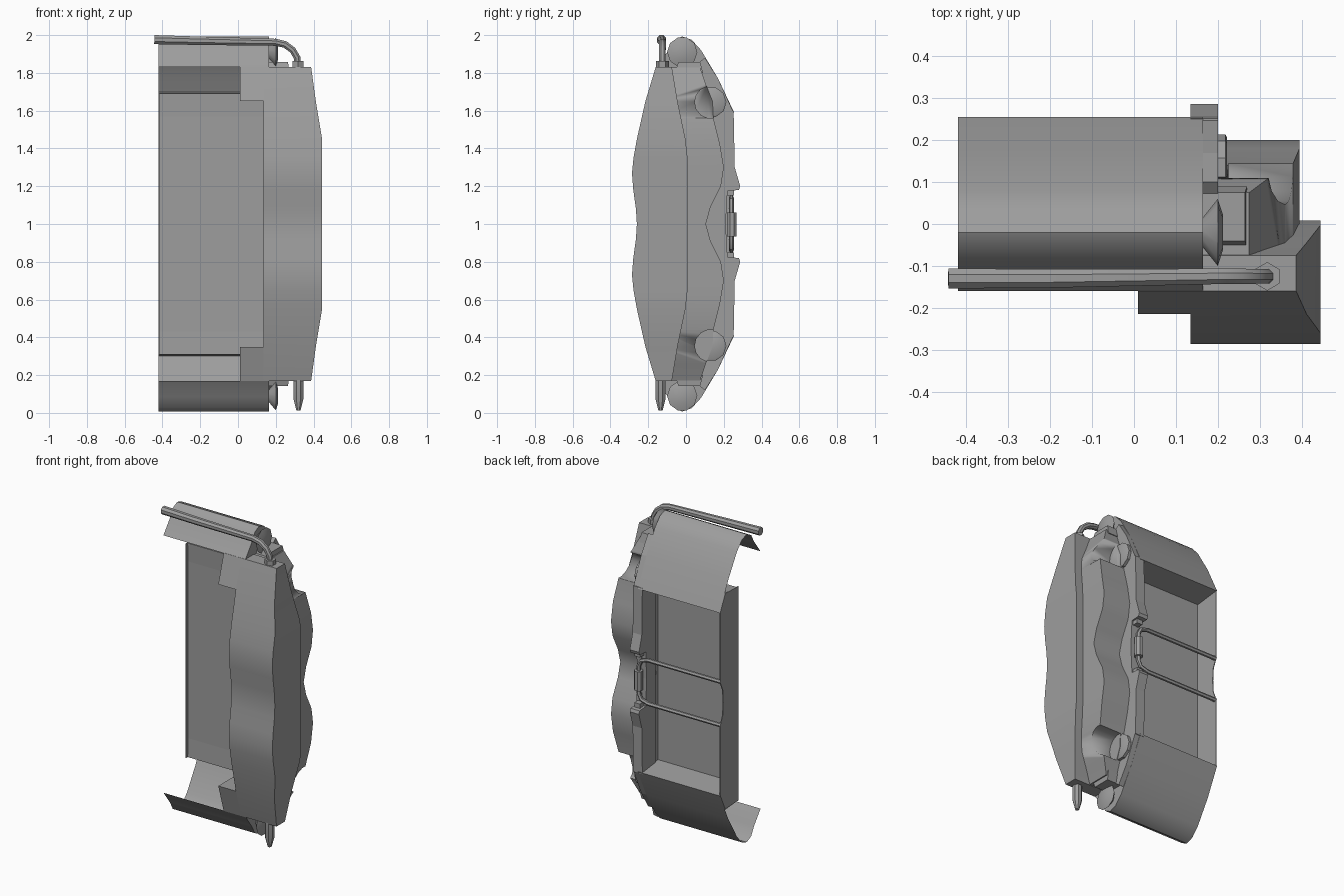
import bpy, bmesh
from math import sin, cos, pi
from mathutils import Vector

if "Cube" in bpy.data.objects:
    bpy.data.objects.remove(bpy.data.objects["Cube"])

grey = bpy.data.materials.new("dark_grey")
grey.diffuse_color = (.34, .34, .34, 1)
grey.use_nodes = True
grey.node_tree.nodes["Principled BSDF"].inputs["Base Color"].default_value = grey.diffuse_color


def make(name, verts, faces, smooth=False):
    me = bpy.data.meshes.new(name)
    me.from_pydata(verts, [], faces)
    me.materials.append(grey)
    bm = bmesh.new()
    bm.from_mesh(me)
    bmesh.ops.recalc_face_normals(bm, faces=bm.faces)
    bm.to_mesh(me)
    bm.free()
    ob = bpy.data.objects.new(name, me)
    bpy.context.collection.objects.link(ob)
    bpy.ops.object.select_all(action='DESELECT')
    bpy.context.view_layer.objects.active = ob
    ob.select_set(True)
    if smooth:
        bpy.ops.object.shade_smooth_by_angle(angle=0.6)
    return ob


def mirrored(half):
    """Half rows whose last value is z, running down to z=1, then repeated upside down."""
    low = [(*p[:-1], 2 - p[-1]) for p in reversed(half) if abs(p[-1] - 1) > 1e-4]
    return list(half) + low


def prism(name, pts, x0, x1):
    """Closed (y, z) outline extruded along x."""
    n = len(pts)
    v = [(x0, *p) for p in pts] + [(x1, *p) for p in pts]
    f = [(i, (i + 1) % n, n + (i + 1) % n, n + i) for i in range(n)]
    return make(name, v, f + [tuple(range(n)), tuple(range(n, 2 * n))])


def sheet(name, pts, x0, x1):
    """Open (y, z) outline swept along x."""
    n = len(pts)
    return make(name, [(x, *p) for x in (x0, x1) for p in pts],
                [(i, i + 1, n + i + 1, n + i) for i in range(n - 1)], True)


def loft(name, rows):
    """Stack of rectangles: rows of x0, x1, front y, back y, z."""
    v, f = [], []
    for x0, x1, ya, yb, z in rows:
        v += [(x0, ya, z), (x1, ya, z), (x1, yb, z), (x0, yb, z)]
    for k in range(len(rows) - 1):
        for i in range(4):
            j = (i + 1) % 4
            f.append((4 * k + i, 4 * k + j, 4 * k + 4 + j, 4 * k + 4 + i))
    e = len(v)
    return make(name, v, f + [(0, 1, 2, 3), (e - 4, e - 3, e - 2, e - 1)], True)


def tube(name, path, radii, n=8, smooth=True):
    """Round bar along a path with a radius at each point."""
    p = [Vector(q) for q in path]
    v, f = [], []
    for k, q in enumerate(p):
        d = (p[min(k + 1, len(p) - 1)] - p[max(k - 1, 0)]).normalized()
        a = d.cross(Vector((0, 1, 0)) if abs(d.y) < 0.9 else Vector((0, 0, 1))).normalized()
        b = d.cross(a)
        for i in range(n):
            t = 2 * pi * (i + 0.5) / n
            v.append(q + (a * cos(t) + b * sin(t)) * radii[k])
    for k in range(len(p) - 1):
        for i in range(n):
            j = (i + 1) % n
            f.append((k * n + i, k * n + j, k * n + n + j, k * n + n + i))
    e = len(v)
    return make(name, v, f + [tuple(range(n)), tuple(range(e - n, e))], smooth)


# Thin bridge shell: rounded ends, window ledges and the recessed panel
arc = [(-.16, 1.83), (-.095, 1.915), (-.065, 1.97), (-.02, 1.993), (.03, 1.975),
       (.08, 1.92), (.17, 1.77), (.255, 1.59)]
sheet("bridge_shell", mirrored(arc + [(.085, 1.57)]), -.42, .165)

# Thin plate closing the window at the inner end
plate = mirrored([(.2, 1.695), (.25, 1.59), (.25, 1.14), (.225, 1.08), (.22, 1)])
prism("pad_plate", plate + [(.065, .31), (.065, 1.69)], -.42, -.415)

# Flange behind the outline, and the thicker ridge along its back
prism("flange", mirrored([(-.1, 1.82), (.05, 1.84), (.1, 1.88), (.17, 1.77), (.252, 1.59), (.25, 1.3),
                          (.22, 1.18), (.21, 1)]), .165, .2)
ridge = mirrored([(.252, 1.6), (.258, 1.3), (.287, 1.2), (.28, 1.18), (.215, 1.175), (.21, 1)])
prism("flange_ridge", ridge + [(.12, .4), (.12, 1.6)], .135, .2)

# Front housing with the wavy face and tapered ends
front = [(.387, -.16, -.075, 1.832), (.412, -.215, -.045, 1.65), (.445, -.26, -.003, 1.45),
         (.445, -.278, .008, 1.35), (.445, -.286, .008, 1.27), (.445, -.279, .008, 1.18),
         (.445, -.265, .008, 1.08), (.445, -.26, .008, 1)]
loft("front_housing", mirrored([(.135, x, a, b, z) for x, a, b, z in front]))

# Wavy rear body that joins the housing to the flange
back = [(.275, .075, 1.828), (.315, .105, 1.74), (.36, .14, 1.65), (.38, .145, 1.56), (.395, .18, 1.42),
        (.395, .2, 1.3), (.395, .185, 1.2), (.395, .13, 1.09), (.395, .105, 1)]
body = loft("rear_body", mirrored([(.14, x, -.15, y, z) for x, y, z in back]))

for s, side in ((1, "top"), (-1, "bottom")):
    def Z(z):
        return 1 + s * (z - 1)
    # Round pocket in the rear body above each bolt
    cutter = tube(side + "_pocket_cutter", [(.225, .132, Z(1.645)), (.5, .132, Z(1.645))],
                  [.086, .086], 14)
    cutter.hide_render = True
    mod = body.modifiers.new("pocket", 'BOOLEAN')
    mod.operation = 'DIFFERENCE'
    mod.object = cutter
    bpy.context.view_layer.objects.active = body
    bpy.ops.object.modifier_apply(modifier=mod.name)
    bpy.data.objects.remove(cutter)

    # Inner wall from the panel to the shell, and the cap at the shell's outer end
    sheet(side + "_inner_wall", [(.085, Z(1.57)), (.08, Z(1.69)), (.203, Z(1.7))], -.42, .165)
    prism(side + "_shell_cap", [(y, Z(z)) for y, z in arc] + [(.08, Z(1.59))], .16, .165)

    # Step block on the front housing, lug and bolts
    loft(side + "_step_block", [(.01, .15, -.16, -.06, Z(1.832)), (.01, .15, -.215, -.06, Z(1.65))])
    tube(side + "_end_bolt", [(.16, -.02, Z(1.91)), (.2, -.02, Z(1.91)),
                              (.213, -.02, Z(1.91))], [.03, .08, .04], 10)
    tube(side + "_rear_bolt", [(.19, .132, Z(1.645)), (.218, .132, Z(1.645)),
                               (.222, .132, Z(1.645))], [.082, .082, .075], 10)
    loft(side + "_lug", [(.165, .27, -.06, .09, Z(1.8)), (.165, .265, -.04, .075, Z(1.858))])

    # Retaining wire across the window, bent round to the clip
    tube(side + "_retaining_wire", [(-.42, .24, Z(1.14)), (.1, .24, Z(1.14)),
                                    (.15, .24, Z(1.125)), (.168, .24, Z(1.09)),
                                    (.168, .24, Z(1.03))], [.013] * 5, 6)
    prism(side + "_clip_mount", [(.2, Z(1.18)), (.255, Z(1.18)), (.255, Z(1.15)), (.2, Z(1.15))],
          .15, .19)

# Clip sleeve between the wires
tube("clip_sleeve", [(.168, .243, .935), (.168, .243, 1.06)], [.027, .027], 8)

# Fluid line with its hex nut
tube("fluid_line", [(-.443, -.13, 1.976), (-.2, -.13, 1.97), (.2, -.125, 1.962), (.25, -.125, 1.95),
                    (.29, -.125, 1.92), (.313, -.125, 1.88), (.318, -.125, 1.83)],
     [.026, .024, .02, .02, .019, .019, .019], 8)
tube("line_nut", [(.318, -.125, 1.81), (.318, -.125, 1.862)], [.034, .034], 6, False)

# Bleed screw at the bottom
tube("bleed_screw", [(.32, -.135, .2), (.32, -.135, .075), (.32, -.135, .02), (.32, -.135, .012)],
     [.029, .029, .014, .012], 8)
